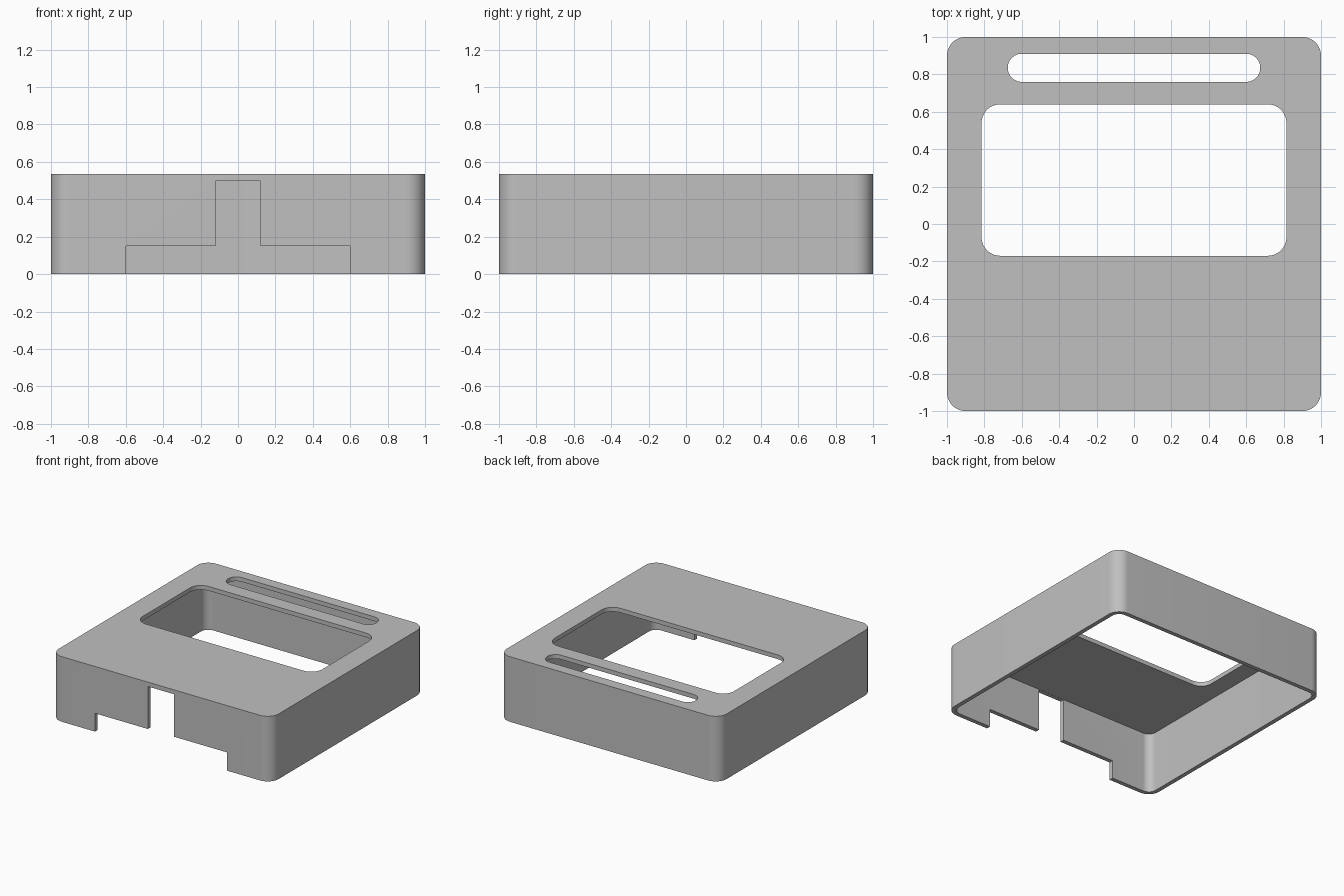
import bpy
import bmesh
from math import pi, cos, sin

HEIGHT = 0.535
WALL = 0.035
CEILING = HEIGHT - WALL

if "Cube" in bpy.data.objects:
    bpy.data.objects.remove(bpy.data.objects["Cube"], do_unlink=True)

grey = bpy.data.materials.new("light grey plastic")
grey.use_nodes = True
grey.diffuse_color = (0.53, 0.53, 0.53, 1)
grey.node_tree.nodes["Principled BSDF"].inputs["Base Color"].default_value = (0.53, 0.53, 0.53, 1)


def rounded_outline(x0, x1, y0, y1, radius, steps=12):
    """Counter-clockwise rectangle outline with round corners."""
    corners = [(x1, y1, 1, 1), (x0, y1, -1, 1), (x0, y0, -1, -1), (x1, y0, 1, -1)]
    points = []
    for quarter, (x, y, sx, sy) in enumerate(corners):
        for i in range(steps + 1):
            a = (quarter + i / steps) * pi / 2
            points.append((x - sx * radius + radius * cos(a),
                           y - sy * radius + radius * sin(a)))
    return points


def prism(name, outline, start, depth, upright=False):
    """Extrude an outline along z, or along y when the outline lies in x-z."""
    bm = bmesh.new()
    verts = [bm.verts.new((u, start, v) if upright else (u, v, start)) for u, v in outline]
    face = bm.faces.new(verts)
    result = bmesh.ops.extrude_face_region(bm, geom=[face])
    moved = [g for g in result["geom"] if isinstance(g, bmesh.types.BMVert)]
    bmesh.ops.translate(bm, verts=moved, vec=(0, depth, 0) if upright else (0, 0, depth))
    bmesh.ops.recalc_face_normals(bm, faces=bm.faces)
    mesh = bpy.data.meshes.new(name)
    bm.to_mesh(mesh)
    bm.free()
    mesh.materials.append(grey)
    obj = bpy.data.objects.new(name, mesh)
    bpy.context.collection.objects.link(obj)
    return obj


def cut(target, cutter):
    cutter.hide_render = True
    mod = target.modifiers.new("cut", "BOOLEAN")
    mod.operation = "DIFFERENCE"
    mod.solver = "EXACT"
    mod.object = cutter
    bpy.ops.object.modifier_apply(modifier=mod.name)
    bpy.data.objects.remove(cutter, do_unlink=True)


# Outer block with rounded vertical corners
cover = prism("cover_shell", rounded_outline(-1, 1, -1, 1, 0.1), 0, HEIGHT)
bpy.ops.object.select_all(action="DESELECT")
cover.select_set(True)
bpy.context.view_layer.objects.active = cover

# Hollow interior, open at the bottom
inner = 1 - WALL
cut(cover, prism("cavity_cutter", rounded_outline(-inner, inner, -inner, inner, 0.1 - WALL),
                 -0.1, CEILING + 0.1))

# Large window and long slot in the top
cut(cover, prism("window_cutter", rounded_outline(-0.815, 0.815, -0.17, 0.64, 0.1),
                 CEILING - 0.1, 0.3))
cut(cover, prism("slot_cutter", rounded_outline(-0.675, 0.675, 0.76, 0.91, 0.0745),
                 CEILING - 0.1, 0.3))

# Stepped notch through the front wall
half = [(0.6, -0.1), (0.6, 0.15), (0.12, 0.15), (0.12, CEILING - 0.001)]
notch = half + [(-x, z) for x, z in reversed(half)]
cut(cover, prism("notch_cutter", notch, -1.1, 0.2, upright=True))

bpy.ops.object.shade_smooth_by_angle()
